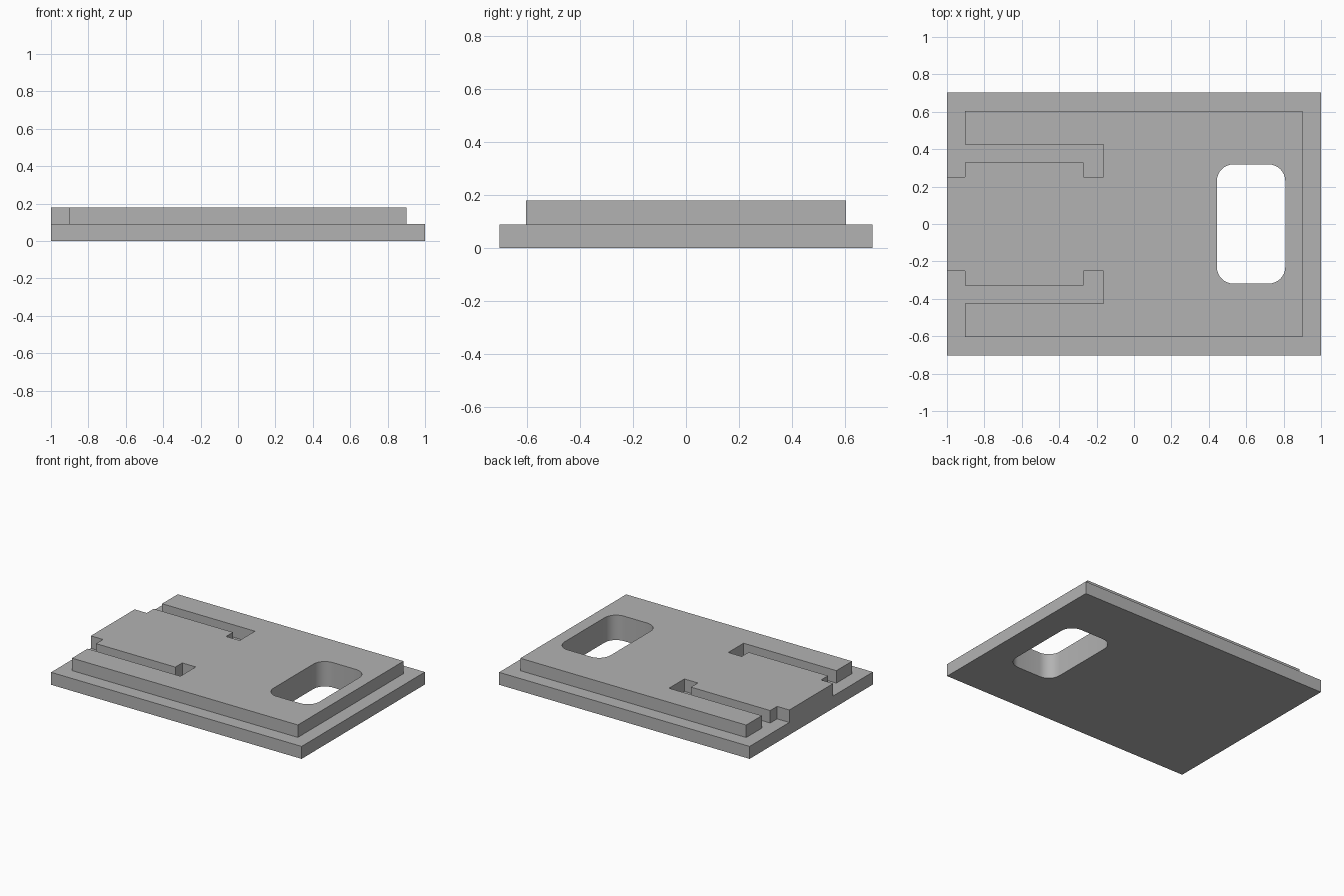
import bpy, bmesh
from math import cos, sin, pi, radians

cube = bpy.data.objects.get("Cube")
if cube:
    bpy.data.objects.remove(cube, do_unlink=True)

grey = bpy.data.materials.new("plain grey")
grey.use_nodes = True
colour = (0.45, 0.45, 0.45, 1)
grey.diffuse_color = colour
grey.node_tree.nodes["Principled BSDF"].inputs["Base Color"].default_value = colour


def rounded_rect(cx, hx, hy, r, steps=8):
    pts = []
    for q, (sx, sy) in enumerate([(1, 1), (-1, 1), (-1, -1), (1, -1)]):
        for i in range(steps + 1):
            a = (q + i / steps) * pi / 2
            pts.append((cx + sx * (hx - r) + r * cos(a), sy * (hy - r) + r * sin(a)))
    return pts


def plate(name, loops, z0, z1):
    """Fill an outline with holes and extrude it upward."""
    bm = bmesh.new()
    for loop in loops:
        vs = [bm.verts.new((x, y, z0)) for x, y in loop]
        for a, b in zip(vs, vs[1:] + vs[:1]):
            bm.edges.new((a, b))
    bmesh.ops.triangle_fill(bm, edges=bm.edges[:], use_beauty=True)
    ext = bmesh.ops.extrude_face_region(bm, geom=bm.faces[:], use_keep_orig=True)
    top = [g for g in ext["geom"] if isinstance(g, bmesh.types.BMVert)]
    bmesh.ops.translate(bm, verts=top, vec=(0, 0, z1 - z0))
    bmesh.ops.recalc_face_normals(bm, faces=bm.faces[:])
    me = bpy.data.meshes.new(name)
    bm.to_mesh(me)
    bm.free()
    me.materials.append(grey)
    ob = bpy.data.objects.new(name, me)
    bpy.context.collection.objects.link(ob)
    bpy.ops.object.select_all(action="DESELECT")
    ob.select_set(True)
    bpy.context.view_layer.objects.active = ob
    bpy.ops.object.shade_smooth_by_angle(angle=radians(30))


window = rounded_rect(0.626, 0.183, 0.319, 0.09)

# Base plate with the rounded opening
plate("base_plate", [[(-1, -0.703), (1, -0.703), (1, 0.703), (-1, 0.703)], window], 0, 0.09)

# Raised plate: one half of the outline with its hooked slot, mirrored across y
half = [(0.9, 0.603), (-0.903, 0.603), (-0.903, 0.425), (-0.162, 0.425), (-0.162, 0.25),
        (-0.27, 0.25), (-0.27, 0.329), (-0.903, 0.329), (-0.903, 0.25), (-1, 0.25)]
plate("raised_plate", [half + [(x, -y) for x, y in reversed(half)], window], 0.09, 0.18)
